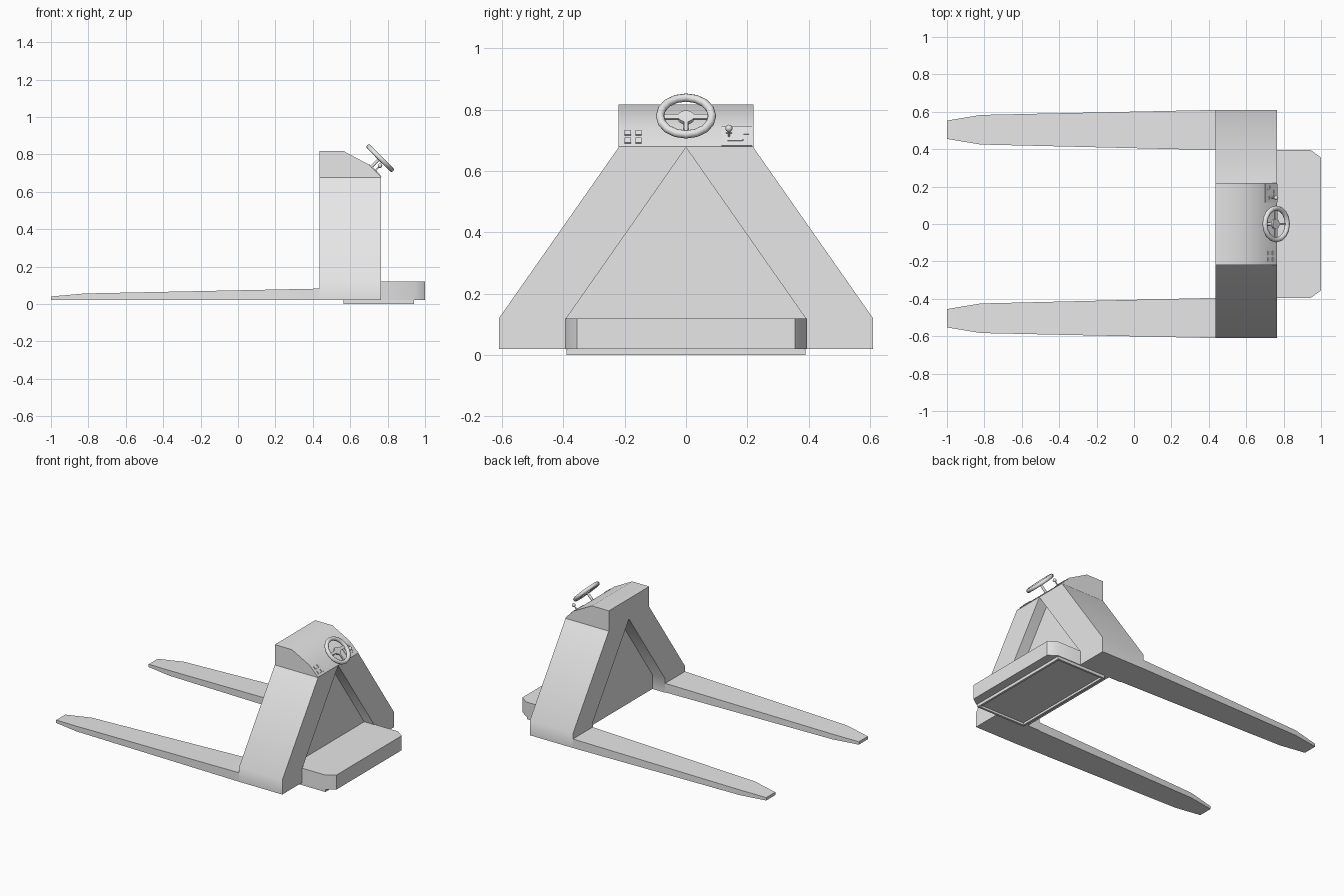
import bpy, bmesh, math
from mathutils import Matrix, Vector

cube = bpy.data.objects.get("Cube")
if cube:
    bpy.data.objects.remove(cube, do_unlink=True)

grey = bpy.data.materials.new("plain grey")
grey.use_nodes = True
grey.diffuse_color = (0.8, 0.8, 0.8, 1)
grey.node_tree.nodes["Principled BSDF"].inputs["Base Color"].default_value = (0.8, 0.8, 0.8, 1)


def finish(name, bm, matrix=None, angle=40):
    """Turn a bmesh into a named, shaded object."""
    if matrix:
        bm.transform(matrix)
    bmesh.ops.recalc_face_normals(bm, faces=bm.faces)
    mesh = bpy.data.meshes.new(name)
    bm.to_mesh(mesh)
    bm.free()
    mesh.materials.append(grey)
    obj = bpy.data.objects.new(name, mesh)
    bpy.context.collection.objects.link(obj)
    bpy.ops.object.select_all(action='DESELECT')
    obj.select_set(True)
    bpy.context.view_layer.objects.active = obj
    bpy.ops.object.shade_smooth_by_angle(angle=math.radians(angle))
    return obj


def prism(points, axis, low, high):
    """Extrude a 2D outline along x, y or z."""
    bm = bmesh.new()
    place = {'x': lambda p: (low, p[0], p[1]),
             'y': lambda p: (p[0], low, p[1]),
             'z': lambda p: (p[0], p[1], low)}[axis]
    face = bm.faces.new([bm.verts.new(place(p)) for p in points])
    moved = bmesh.ops.extrude_face_region(bm, geom=[face])["geom"]
    shift = Vector([(high - low) * (axis == a) for a in "xyz"])
    bmesh.ops.translate(bm, vec=shift, verts=[v for v in moved if isinstance(v, bmesh.types.BMVert)])
    return bm


def box(u, v, n, size):
    bm = bmesh.new()
    bmesh.ops.create_cube(bm, size=1)
    bm.transform(Matrix.Translation((u, v, n)) @ Matrix.Diagonal((*size, 1)))
    return bm


def rod(start, end, radius, sides=10):
    start, end = Vector(start), Vector(end)
    along = end - start
    bm = bmesh.new()
    bmesh.ops.create_cone(bm, cap_ends=True, segments=sides, radius1=radius,
                          radius2=radius, depth=along.length)
    bm.transform(Matrix.Translation((start + end) / 2) @ along.to_track_quat('Z', 'Y').to_matrix().to_4x4())
    return bm


BACK, FACE, FLOOR, STEP, APEX = 0.435, 0.765, 0.02, 0.12, 0.677

# Legs and forks, mirrored across the centre
for side, word in ((1, "back"), (-1, "front")):
    leg = [(0, APEX), (0.22, APEX), (0.61, STEP), (0.61, FLOOR), (0.39, FLOOR), (0.39, STEP)]
    finish(word + "_leg", prism([(y * side, z) for y, z in leg], 'x', BACK, FACE))

    bm = bmesh.new()
    rings = []
    for x, inner, outer, top in ((BACK, 0.395, 0.61, 0.082), (-0.82, 0.425, 0.583, 0.056), (-1, 0.455, 0.553, 0.04)):
        rings.append([bm.verts.new((x, y * side, z)) for y, z in
                      ((inner, FLOOR), (outer, FLOOR), (outer, top), (inner, top))])
    for a, b in zip(rings, rings[1:]):
        for i in range(4):
            j = (i + 1) % 4
            bm.faces.new((a[i], a[j], b[j], b[i]))
    bm.faces.new(rings[0])
    bm.faces.new(rings[-1])
    finish(word + "_fork", bm)

# Recessed panel between the legs
finish("centre_panel", prism([(0, APEX), (0.39, STEP), (0.39, FLOOR), (-0.39, FLOOR), (-0.39, STEP)],
                             'x', 0.53, 0.69))

# Console head with sloping dashboard
finish("console_head", prism([(BACK, APEX), (BACK, 0.817), (0.565, 0.817), (0.70, 0.745), (FACE, 0.68), (FACE, APEX)],
                             'y', -0.22, 0.22))

# Driver platform with clipped corners
finish("platform", prism([(0.6, -0.395), (0.945, -0.395), (1, -0.355), (1, 0.355), (0.945, 0.395), (0.6, 0.395)],
                         'z', FLOOR, STEP))

# Skid plate with a rim and hollow underside
bm = prism([(0.565, -0.39), (0.94, -0.39), (0.94, 0.39), (0.565, 0.39)], 'z', 0, FLOOR)
bmesh.ops.recalc_face_normals(bm, faces=bm.faces)
under = [f for f in bm.faces if f.normal.z < -0.9]
bmesh.ops.inset_region(bm, faces=under, thickness=0.02)
pit = bmesh.ops.extrude_face_region(bm, geom=under)["geom"]
bmesh.ops.delete(bm, geom=under, context='FACES')
bmesh.ops.translate(bm, vec=(0, 0, 0.015), verts=[v for v in pit if isinstance(v, bmesh.types.BMVert)])
finish("skid_plate", bm)

# Dashboard frame: u across, v up the slope, n out of the slope
s = math.sqrt(0.5)
dash = Matrix(((0, -s, s, 0.7325), (1, 0, 0, 0), (0, s, s, 0.7125), (0, 0, 0, 1)))

# Steering wheel: rim, spokes, hub and column
V, N, RIM, TUBE = 0.028, 0.067, 0.085, 0.0135
bm = bmesh.new()
SEG, SIDES = 16, 10
grid = []
for i in range(SEG):
    a = math.tau * i / SEG
    ring = []
    for j in range(SIDES):
        b = math.tau * j / SIDES
        r = RIM + TUBE * math.cos(b)
        ring.append(bm.verts.new((r * math.cos(a), V + r * math.sin(a), N + TUBE * math.sin(b))))
    grid.append(ring)
for i in range(SEG):
    for j in range(SIDES):
        k, m = (i + 1) % SEG, (j + 1) % SIDES
        bm.faces.new((grid[i][j], grid[k][j], grid[k][m], grid[i][m]))
finish("steering_rim", bm, dash, 60)
finish("cross_spoke", box(0, V, N - 0.004, (2 * RIM, 0.02, 0.007)), dash)
finish("lower_spoke", box(0, V - RIM / 2, N - 0.004, (0.012, RIM, 0.007)), dash)
finish("steering_hub", rod((0, V, N - 0.014), (0, V, N), 0.026, 16), dash)
finish("steering_column", rod((0, V, -0.01), (0, V, N - 0.01), 0.008), dash)

# Shift plate with gate rails and lever
finish("shift_plate", box(0.165, 0, 0.001, (0.1, 0.09, 0.004)), dash)
for i, (u, v, w, h) in enumerate(((0.16, -0.02, 0.05, 0.006), (0.16, 0, 0.006, 0.04), (0.185, 0.005, 0.006, 0.05),
                                  (0.195, 0.01, 0.02, 0.006), (0.14, 0.015, 0.02, 0.006))):
    finish("gate_rail_%d" % i, box(u, v, 0.004, (w, h, 0.004)), dash)
finish("lever_stem", rod((0.14, 0.0, 0), (0.14, 0.0, 0.035), 0.004), dash)
bm = bmesh.new()
bmesh.ops.create_uvsphere(bm, u_segments=12, v_segments=8, radius=0.012)
finish("lever_knob", bm, dash @ Matrix.Translation((0.14, 0.0, 0.038)), 60)

# Two columns of push buttons
for u in (-0.19, -0.155):
    for v in (-0.02, 0.015):
        finish("button", box(u, v, 0.002, (0.02, 0.022, 0.006)), dash)
